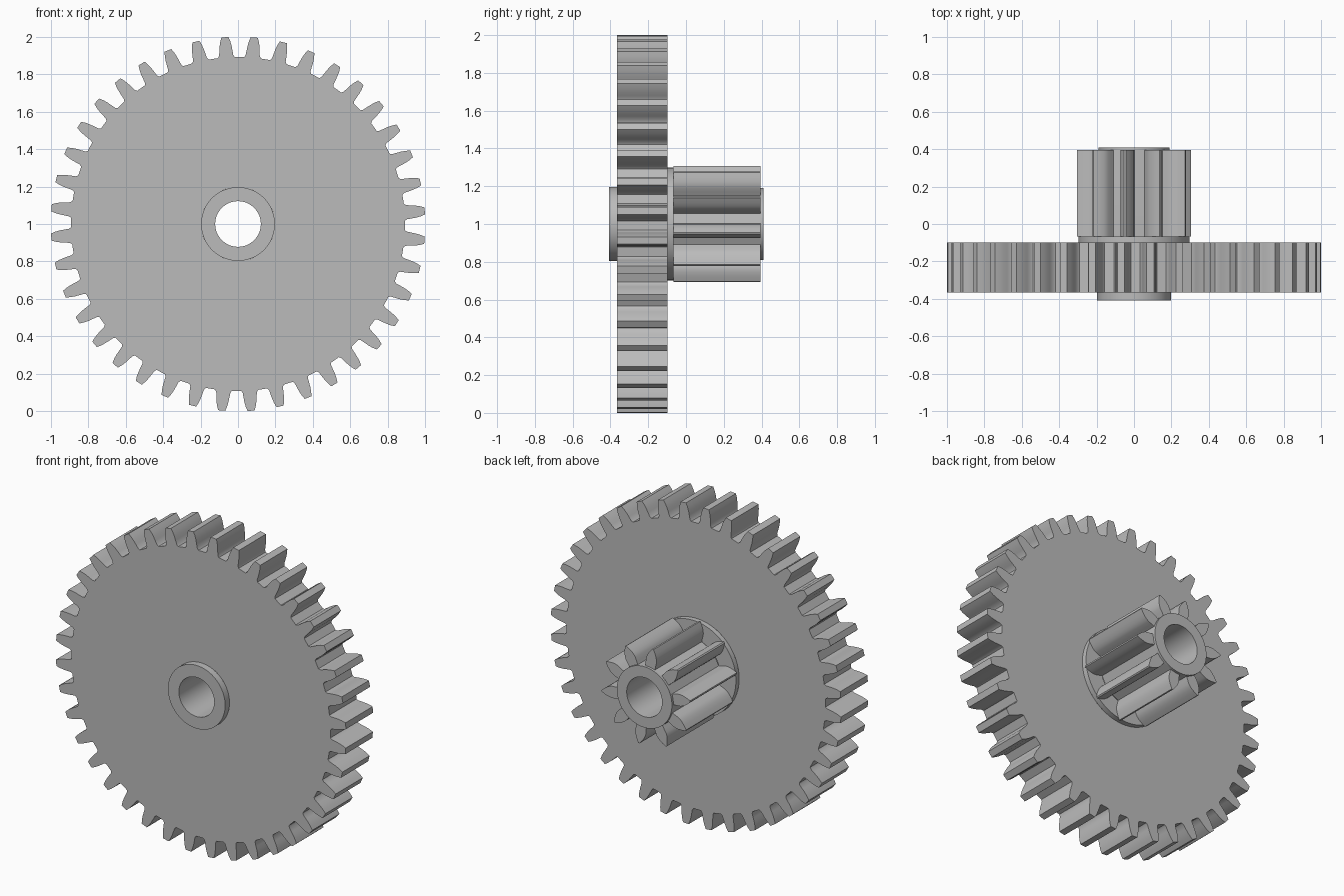
import bpy
from math import cos, sin, radians

cube = bpy.data.objects.get("Cube")
if cube:
    bpy.data.objects.remove(cube, do_unlink=True)

grey = bpy.data.materials.new("plain_grey")
grey.use_nodes = True
colour = (0.5, 0.5, 0.5, 1)
grey.diffuse_color = colour
grey.node_tree.nodes["Principled BSDF"].inputs["Base Color"].default_value = colour

AXIS_Z = 1.0
BORE, FRONT_HUB, BACK_HUB, FLANGE = 0.122, 0.197, 0.19, 0.298


def circle(radius, sides=96):
    return [(radius, radians(360 * i / sides)) for i in range(sides)]


def gear_outline(teeth, first_angle, flank):
    """Polar outline; flank lists (radius, half angle in degrees) from root to tip."""
    outline = []
    for t in range(teeth):
        mid = first_angle + 360 * t / teeth
        outline += [(r, radians(mid - a)) for r, a in flank]
        outline += [(r, radians(mid + a)) for r, a in reversed(flank)]
    return outline


def extrude(name, outline, front, back, front_cap=None, back_cap=None, inward=False):
    """Wall along y, with optional ring caps reaching in to the given radius."""
    n = len(outline)
    verts, faces = [], []

    def ring(points, y):
        start = len(verts)
        verts.extend((r * cos(a), y, AXIS_Z + r * sin(a)) for r, a in points)
        return start

    def bridge(a, b):
        for i in range(n):
            j = (i + 1) % n
            faces.append((a + i, a + j, b + j, b + i))

    f, b = ring(outline, front), ring(outline, back)
    bridge(f, b) if inward else bridge(b, f)
    if front_cap:
        bridge(f, ring([(front_cap, a) for r, a in outline], front))
    if back_cap:
        bridge(ring([(back_cap, a) for r, a in outline], back), b)

    mesh = bpy.data.meshes.new(name)
    mesh.from_pydata(verts, [], faces)
    mesh.materials.append(grey)
    obj = bpy.data.objects.new(name, mesh)
    bpy.context.collection.objects.link(obj)
    bpy.ops.object.select_all(action='DESELECT')
    obj.select_set(True)
    bpy.context.view_layer.objects.active = obj
    bpy.ops.object.shade_smooth_by_angle(angle=radians(28))
    return obj


# Large spur gear
wheel_flank = [(0.893, 2.9), (0.904, 2.4), (0.93, 2.15),
               (0.952, 1.95), (0.977, 1.6), (1.001, 1.1)]
extrude("large_gear", gear_outline(40, 4, wheel_flank), -0.365, -0.098,
        front_cap=FRONT_HUB, back_cap=FLANGE)

# Small pinion with leaf-shaped teeth
pinion_flank = [(0.19, 10), (0.21, 9.4), (0.235, 9), (0.25, 8),
                (0.265, 6.5), (0.285, 4), (0.309, 0.8)]
extrude("pinion", gear_outline(10, -9, pinion_flank), -0.066, 0.395,
        back_cap=BACK_HUB)

# Round collars and the bore through them
extrude("front_hub", circle(FRONT_HUB), -0.408, -0.365, front_cap=BORE)
extrude("flange", circle(FLANGE), -0.098, -0.066, back_cap=BACK_HUB)
extrude("back_hub", circle(BACK_HUB), 0.395, 0.41, back_cap=BORE)
extrude("bore", circle(BORE), -0.408, 0.41, inward=True)
